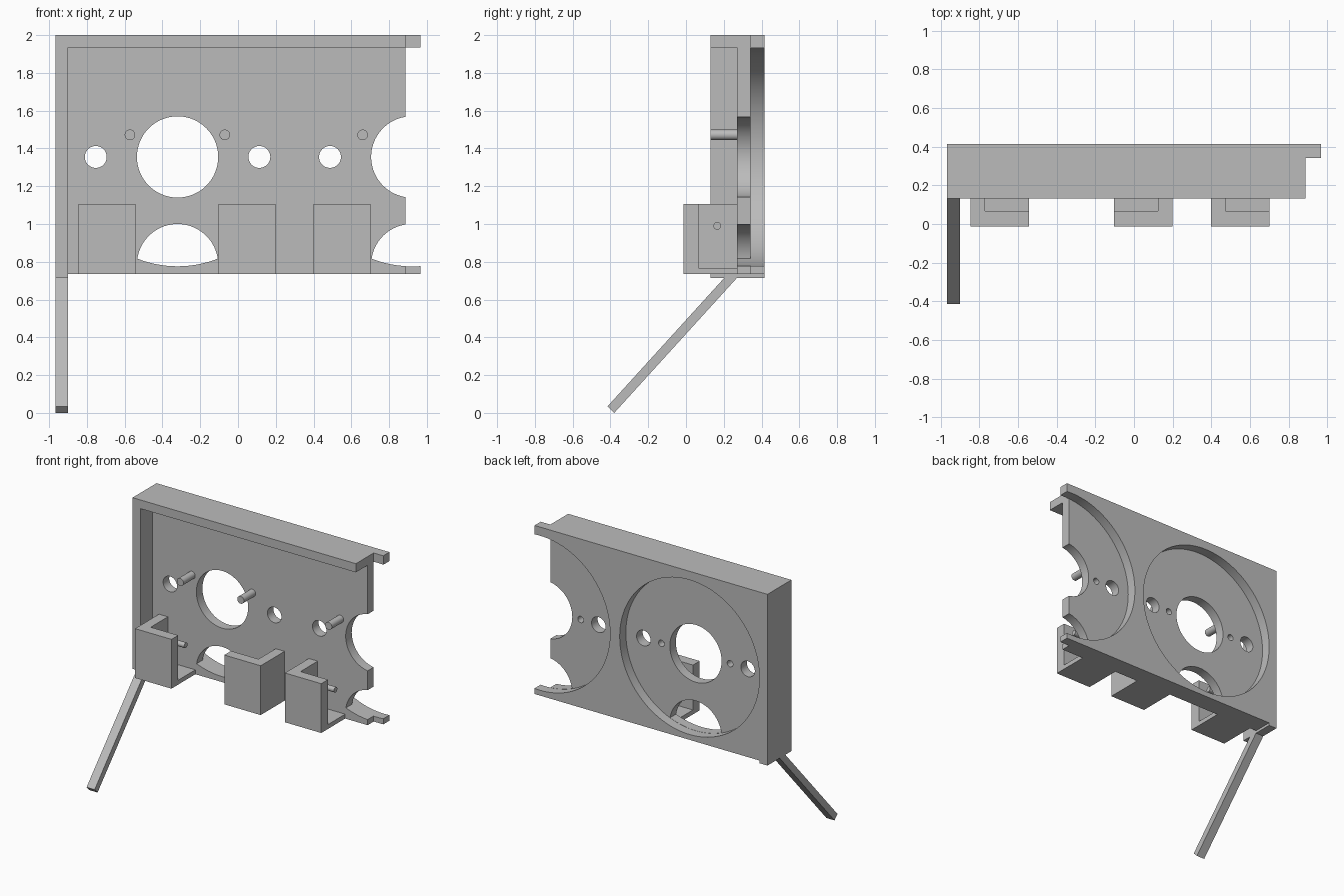
import bpy, math
from mathutils import Vector

cube = bpy.data.objects.get("Cube")
if cube:
    bpy.data.objects.remove(cube, do_unlink=True)

grey = bpy.data.materials.new("plain grey")
grey.use_nodes = True
GREY = (0.5, 0.5, 0.5, 1)
grey.diffuse_color = GREY
grey.node_tree.nodes["Principled BSDF"].inputs["Base Color"].default_value = GREY


def prism(name, outline, place, offset):
    """Extrude an outline; place maps 2D points to 3D, offset is the extrusion."""
    n = len(outline)
    base = [Vector(place(*p)) for p in outline]
    verts = base + [v + Vector(offset) for v in base]
    faces = [list(range(n))[::-1], list(range(n, 2 * n))]
    faces += [[i, (i + 1) % n, n + (i + 1) % n, n + i] for i in range(n)]
    mesh = bpy.data.meshes.new(name)
    mesh.from_pydata(verts, [], faces)
    mesh.materials.append(grey)
    obj = bpy.data.objects.new(name, mesh)
    bpy.context.collection.objects.link(obj)
    # consistent outward normals
    import bmesh
    bm = bmesh.new()
    bm.from_mesh(mesh)
    bmesh.ops.recalc_face_normals(bm, faces=bm.faces)
    bm.to_mesh(mesh)
    bm.free()
    return obj


def box(name, x, y, z):
    rect = [(x[0], y[0]), (x[1], y[0]), (x[1], y[1]), (x[0], y[1])]
    return prism(name, rect, lambda a, b: (a, b, z[0]), (0, 0, z[1] - z[0]))


def circle(a, b, r, sides):
    steps = [math.tau * i / sides for i in range(sides)]
    return [(a + r * math.cos(t), b + r * math.sin(t)) for t in steps]


def rod_y(name, x, z, r, y, sides=48):
    return prism(name, circle(x, z, r, sides), lambda a, b: (a, y[0], b), (0, y[1] - y[0], 0))


def rod_x(name, y, z, r, x, sides=32):
    return prism(name, circle(y, z, r, sides), lambda a, b: (x[0], a, b), (x[1] - x[0], 0, 0))


def activate(obj):
    bpy.ops.object.select_all(action='DESELECT')
    obj.select_set(True)
    bpy.context.view_layer.objects.active = obj


def boolean(obj, tool, operation='DIFFERENCE'):
    mod = obj.modifiers.new("cut", 'BOOLEAN')
    mod.operation, mod.solver, mod.object = operation, 'EXACT', tool
    activate(obj)
    bpy.ops.object.modifier_apply(modifier=mod.name)
    bpy.data.objects.remove(tool, do_unlink=True)


LEFT, RIGHT, STEP = -0.967, 0.887, 0.967
FRONT, FACE, MID, BACK = 0.131, 0.27, 0.342, 0.415
BOTTOM, TOP, AXIS = 0.735, 2.0, 1.355
WALL = -0.9
DIALS = (-0.32, 0.92)

# Main panel with a stepped right end, hollowed from the front
plan = [(LEFT, FRONT), (RIGHT, FRONT), (RIGHT, MID), (STEP, MID), (STEP, BACK), (LEFT, BACK)]
panel = prism("panel", plan, lambda a, b: (a, b, BOTTOM), (0, 0, TOP - BOTTOM))
boolean(panel, box("pocket", (WALL, 1.2), (0, FACE), (0.5, 1.935)))

# Round recesses in the back, with their holes
for cx in DIALS:
    boolean(panel, rod_y("recess", cx, AXIS, 0.58, (MID, 0.6), 128))
    boolean(panel, rod_y("centre_hole", cx, AXIS, 0.215, (0.2, 0.6), 96))
    for side in (-1, 1):
        if cx + side * 0.433 > 1:
            continue
        boolean(panel, rod_y("side_hole", cx + side * 0.433, AXIS, 0.058, (0.2, 0.6)))
        boolean(panel, rod_y("blind_hole", cx + side * 0.285, AXIS, 0.024, (0.29, 0.6), 32))
    lower = rod_y("lower_hole", cx, 0.785, 0.215, (0.2, 0.38), 96)
    boolean(lower, rod_y("trim", cx, AXIS, 0.579, (0.1, 0.5), 128), 'INTERSECT')
    boolean(panel, lower)

# Pins on the front of the panel
parts = [panel]
for i, x in enumerate((-0.572, -0.07, 0.66)):
    parts.append(rod_y(f"front_pin_{i + 1}", x, 1.472, 0.028, (FRONT, FACE), 32))

# Open brackets, each with a cross pin; the middle one opens the other way
for i, (cx, side) in enumerate(((-0.694, 1), (0.047, -1), (0.55, 1))):
    bracket = box(f"bracket_{i + 1}", (cx - 0.151, cx + 0.151), (-0.014, FACE), (BOTTOM, 1.105))
    inner, outer = cx - side * 0.077, cx + side * 0.3
    boolean(bracket, box("cavity", sorted((inner, outer)), (0.066, 0.4), (0.768, 1.3)))
    pin = rod_x(f"bracket_pin_{i + 1}", 0.165, 0.99, 0.02, sorted((inner, cx + side * 0.145)))
    parts += [bracket, pin]

# Foot under the left-hand wall and the slanted leg
parts.append(box("wall_foot", (LEFT, WALL), (FRONT, BACK), (0.715, BOTTOM)))
leg_side = [(-0.415, 0.035), (-0.38, 0), (0.27, 0.715), (0.203, 0.715)]
parts.append(prism("leg", leg_side, lambda a, b: (LEFT, a, b), (WALL - LEFT, 0, 0)))

for part in parts:
    activate(part)
    bpy.ops.object.shade_smooth_by_angle(angle=math.radians(30))
